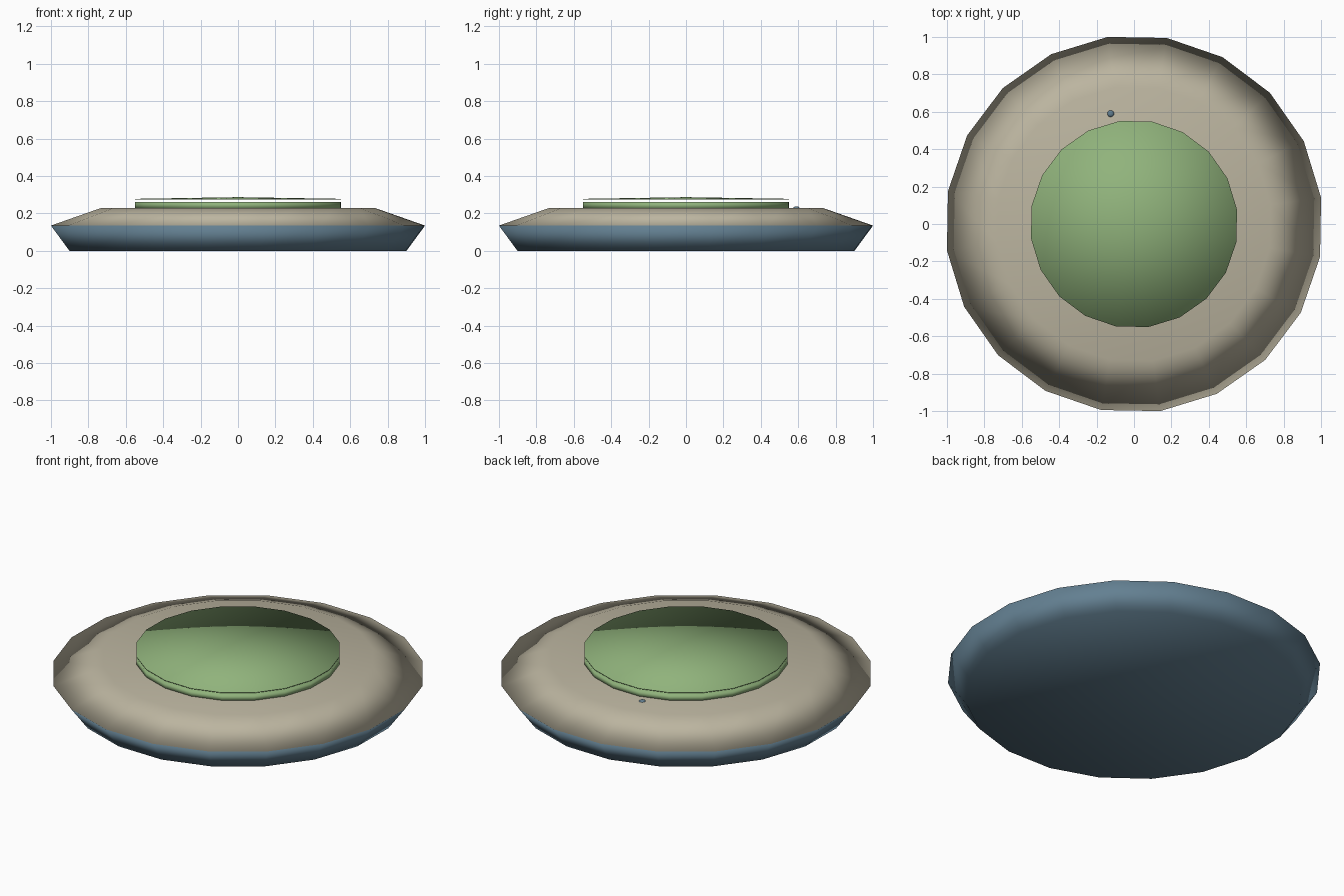
import bpy
import bmesh
from math import cos, sin, radians

if "Cube" in bpy.data.objects:
    bpy.data.objects.remove(bpy.data.objects["Cube"])

SIDES = 20
TURN = 8.0  # degrees the first corner is turned from +x


def material(name, rgb):
    m = bpy.data.materials.new(name)
    m.diffuse_color = (*rgb, 1)
    m.use_nodes = True
    m.node_tree.nodes["Principled BSDF"].inputs["Base Color"].default_value = m.diffuse_color
    return m


def lathe(name, profile, mat, centre=(0, 0), sides=SIDES):
    """Spin (radius, z) points into a closed smooth-shaded solid; radius 0 makes a tip."""
    bm = bmesh.new()
    rings = []
    for r, z in profile:
        n = sides if r > 0 else 1
        rings.append([bm.verts.new((centre[0] + r * cos(radians(TURN + 360 * i / sides)),
                                    centre[1] + r * sin(radians(TURN + 360 * i / sides)), z))
                      for i in range(n)])
    for a, b in zip(rings, rings[1:]):
        for i in range(sides):
            j = (i + 1) % sides
            if len(b) == 1:
                bm.faces.new((a[i], a[j], b[0]))
            else:
                bm.faces.new((a[i], a[j], b[j], b[i]))
    bm.faces.new(rings[0][::-1])
    if len(rings[-1]) > 1:
        bm.faces.new(rings[-1])
    for f in bm.faces:
        f.smooth = True
    mesh = bpy.data.meshes.new(name)
    bm.to_mesh(mesh)
    bm.free()
    mesh.materials.append(mat)
    ob = bpy.data.objects.new(name, mesh)
    bpy.context.collection.objects.link(ob)
    return ob


blue = material("slate_blue", (0.125, 0.215, 0.285))
beige = material("beige", (0.50, 0.46, 0.35))
green = material("green", (0.28, 0.45, 0.20))

# Flared lower body and sloped upper shell
lathe("base", [(0.91, 0.0), (1.01, 0.135)], blue)
lathe("upper_shell", [(1.01, 0.135), (0.737, 0.23)], beige)

# Raised round pad with a thin shallow cone hovering over it
lathe("pad", [(0.556, 0.225), (0.556, 0.26)], green)
lathe("pad_cover", [(0.556, 0.274), (0.556, 0.278), (0.0, 0.287)], green)

# Small indicator light behind the pad
lathe("indicator_light", [(0.02, 0.22), (0.018, 0.23), (0.01, 0.236)], blue,
      centre=(-0.125, 0.59), sides=12)
